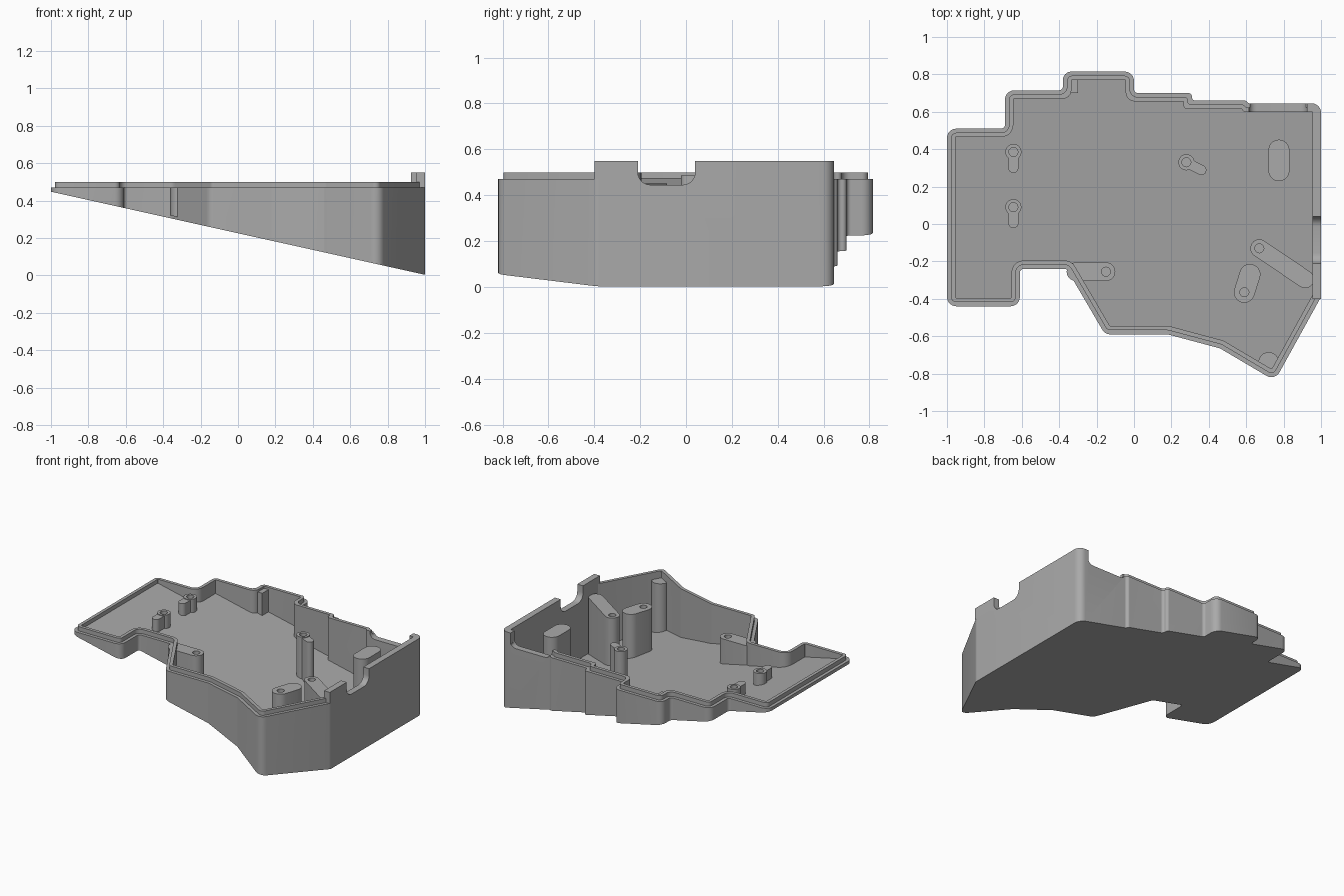
import bpy, bmesh, math
from mathutils import Vector

cube = bpy.data.objects.get("Cube")
if cube:
    bpy.data.objects.remove(cube, do_unlink=True)

grey = bpy.data.materials.new("mid grey plastic")
grey.use_nodes = True
COLOUR = (0.4, 0.4, 0.4, 1)
grey.diffuse_color = COLOUR
grey.node_tree.nodes["Principled BSDF"].inputs["Base Color"].default_value = COLOUR

RIM, LIP, TALL, WALL = 0.47, 0.5, 0.55, 0.045
parts = []


def underside(x, y=0):
    return 0.225 - 0.222 * x


def floor(x, y=0):
    return underside(x) + 0.035


def loft(name, rings, helper=False):
    """Skin a stack of closed rings and cap both ends."""
    bm = bmesh.new()
    loops = [[bm.verts.new(p) for p in ring] for ring in rings]
    n = len(loops[0])
    for a, b in zip(loops, loops[1:]):
        for i in range(n):
            j = (i + 1) % n
            bm.faces.new((a[i], a[j], b[j], b[i]))
    bm.faces.new(loops[0][::-1])
    bm.faces.new(loops[-1])
    bmesh.ops.recalc_face_normals(bm, faces=bm.faces)
    mesh = bpy.data.meshes.new(name)
    bm.to_mesh(mesh)
    bm.free()
    mesh.materials.append(grey)
    ob = bpy.data.objects.new(name, mesh)
    bpy.context.collection.objects.link(ob)
    if helper:
        ob.hide_render = True
        ob.hide_viewport = True
    else:
        parts.append(ob)
    return ob


def level(points, z):
    """Lift plan points to a fixed height or onto a sloping plane."""
    return [(p[0], p[1], z(p[0]) if callable(z) else z) for p in points]


def rounded(points, inset=0.0, convex=0.05, concave=0.02, steps=6):
    """Inset a counter-clockwise outline and round its corners."""
    pts = [Vector(p) for p in points]
    n = len(pts)
    dirs = [(pts[(i + 1) % n] - pts[i]).normalized() for i in range(n)]
    corners = []
    for i in range(n):
        a, b = dirs[i - 1], dirs[i]
        na, nb = Vector((-a.y, a.x)), Vector((-b.y, b.x))
        corners.append(pts[i] + (na + nb) * inset / (1 + na.dot(nb)))
    out = []
    for i in range(n):
        a, b, c = dirs[i - 1], dirs[i], corners[i]
        turn = math.atan2(a.x * b.y - a.y * b.x, a.dot(b))
        radius = max(convex - inset, 0.004) if turn > 0 else concave + inset
        room = min((c - corners[i - 1]).length, (corners[(i + 1) % n] - c).length)
        t = math.tan(abs(turn) / 2)
        radius = min(radius, 0.45 * room / t)
        side = Vector((-a.y, a.x)) * math.copysign(1, turn)
        start = c - a * radius * t
        centre = start + side * radius
        for k in range(steps + 1):
            ang = turn * k / steps
            v = -side * radius
            out.append(centre + Vector((v.x * math.cos(ang) - v.y * math.sin(ang),
                                        v.x * math.sin(ang) + v.y * math.cos(ang))))
    return out


def capsule(a, b, r, steps=14):
    """Plan outline of a slot with round ends (a circle if a equals b)."""
    a, b = Vector(a), Vector(b)
    ang = math.atan2(b.y - a.y, b.x - a.x)
    ring = []
    for centre, start in ((b, ang - math.pi / 2), (a, ang + math.pi / 2)):
        for k in range(steps + (a != b)):
            t = start + math.pi * k / steps
            ring.append(centre + Vector((math.cos(t), math.sin(t))) * r)
    return ring


def post(name, a, b, r, top):
    return loft(name, [level(capsule(a, b, r), lambda x: underside(x) + 0.015),
                       level(capsule(a, b, r), top)])


def cut(ob, cutter):
    mod = ob.modifiers.new("cut", "BOOLEAN")
    mod.object = cutter
    mod.solver = "EXACT"
    bpy.context.view_layer.objects.active = ob
    bpy.ops.object.modifier_apply(modifier=mod.name)


# Wedge tray with stepped rim and sloping floor
outline = [(-1, -0.44), (-0.61, -0.44), (-0.61, -0.24), (-0.36, -0.24),
           (-0.155, -0.59), (0.18, -0.59), (0.46, -0.665), (0.753, -0.838),
           (1, -0.39), (1, 0.645), (0.61, 0.645), (0.6, 0.66), (0.31, 0.66),
           (0.31, 0.7), (0, 0.7), (0, 0.815), (-0.38, 0.815), (-0.38, 0.715),
           (-0.69, 0.715), (-0.69, 0.51), (-1, 0.51)]
outer, step, inner = (rounded(outline, d) for d in (0, 0.022, WALL))
tray = loft("tray_shell", [level(outer, underside), level(outer, RIM),
                           level(step, RIM), level(step, LIP),
                           level(inner, LIP), level(inner, floor)])

# Raised guard along the left side, wrapping the back corner
arc = [(0.95 + 0.05 * math.cos(t * math.pi / 12), 0.595 + 0.05 * math.sin(t * math.pi / 12))
       for t in range(7)]
guard_plan = [(1 - WALL, -0.4), (1, -0.4)] + arc + [(0.925, 0.645), (0.925, 0.6), (1 - WALL, 0.6)]
guard = loft("side_guard", [level(guard_plan, RIM), level(guard_plan, TALL)])

# Connector openings in the side and back walls
side_profile = rounded([(-0.21, 0.445), (0.04, 0.445), (0.04, 0.7), (-0.21, 0.7)], convex=0.055)
side_cutter = loft("side_opening_cutter",
                   [[(x, p[0], p[1]) for p in side_profile] for x in (0.9, 1.1)], True)
back_profile = rounded([(0.615, 0.45), (0.925, 0.45), (0.925, 0.7), (0.615, 0.7)], convex=0.04)
back_cutter = loft("back_opening_cutter",
                   [[(p[0], y, p[1]) for p in back_profile] for y in (0.55, 0.75)], True)
for ob in (tray, guard):
    cut(ob, side_cutter)
cut(tray, back_cutter)

# Screw posts: name, screw centre, far end, radius, top height
posts = [("thumb_post", (0.59, -0.365), (0.62, -0.27), 0.056, 0.44),
         ("long_post", (0.67, -0.13), (0.915, -0.295), 0.048, 0.45),
         ("front_wall_post", (-0.15, -0.255), (-0.31, -0.255), 0.05, 0.47)]
for name, a, b, r, top in posts:
    cut(post(name, a, b, r, top),
        loft(name + "_hole_cutter", [level(capsule(a, a, 0.024), z) for z in (top - 0.1, top + 0.1)], True))

# Keyhole posts: round boss with a narrow rib
for i, (a, b) in enumerate([((-0.645, 0.385), (-0.645, 0.3)), ((-0.645, 0.09), (-0.645, 0.005)),
                            ((0.28, 0.33), (0.36, 0.288))]):
    hole = loft("boss_hole_cutter_%d" % i,
                [level(capsule(a, a, 0.024), z) for z in (0.43, 0.6)], True)
    cut(post("boss_%d" % i, a, a, 0.043, 0.49), hole)
    cut(post("boss_rib_%d" % i, a, b, 0.027, 0.485), hole)

# Plain supports
post("back_support", (0.775, 0.395), (0.775, 0.285), 0.056, 0.49)
post("tip_support", (0.72, -0.74), (0.72, -0.74), 0.055, 0.45)
block = [(-0.345, 0.7), (-0.3, 0.7), (-0.3, 0.78), (-0.345, 0.78)]
loft("corner_block", [level(block, underside(-0.3) + 0.015), level(block, 0.485)])

# Smooth rounded corners, keep edges crisp
bpy.ops.object.select_all(action="DESELECT")
for ob in parts:
    ob.select_set(True)
bpy.context.view_layer.objects.active = tray
bpy.ops.object.shade_smooth_by_angle(angle=math.radians(30))
